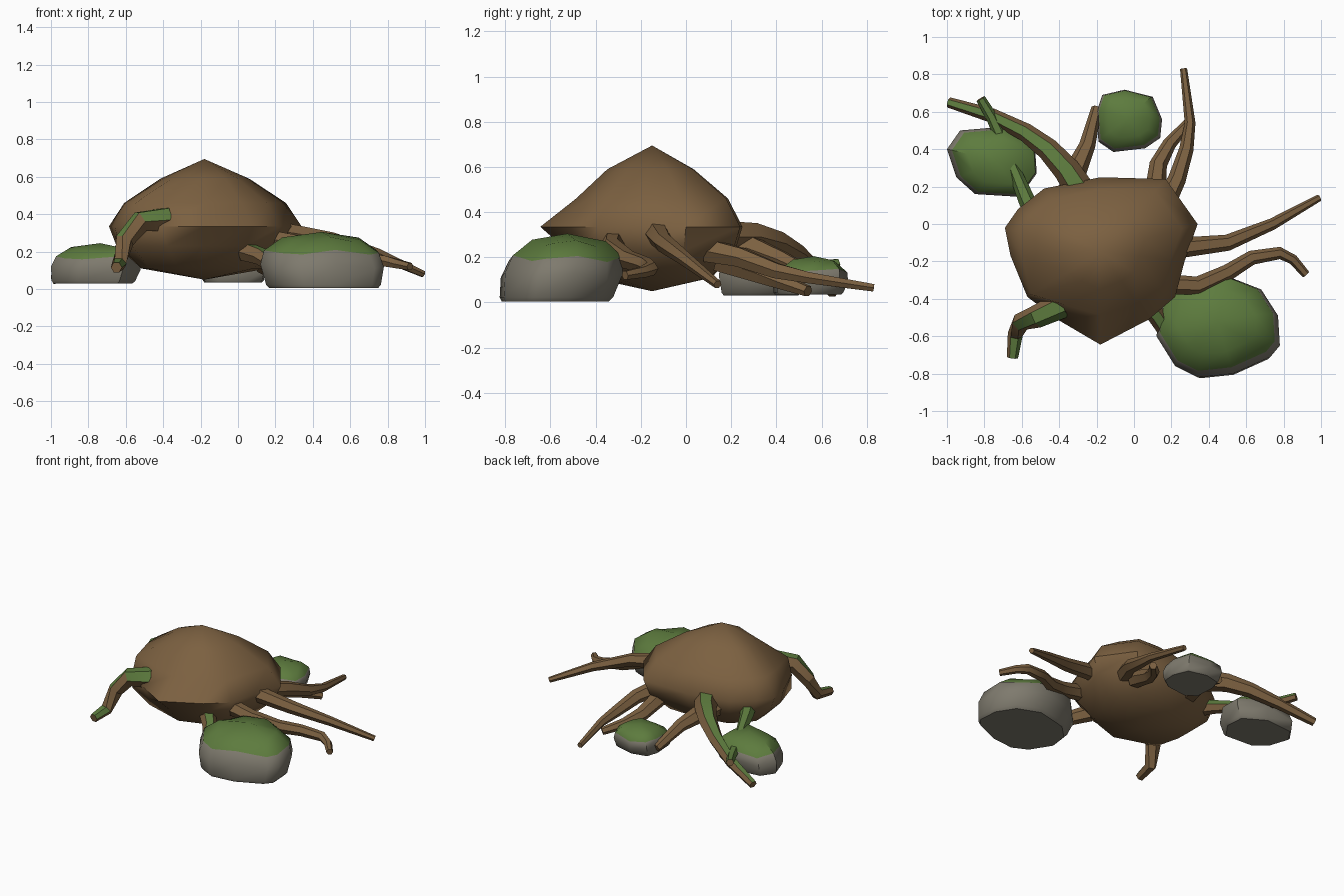
import bpy, bmesh, math
from mathutils import Vector

if "Cube" in bpy.data.objects:
    bpy.data.objects.remove(bpy.data.objects["Cube"])


def material(name, color):
    m = bpy.data.materials.new(name)
    m.diffuse_color = (*color, 1)
    m.use_nodes = True
    m.node_tree.nodes["Principled BSDF"].inputs["Base Color"].default_value = m.diffuse_color
    return m


BARK = material("brown bark", (0.20, 0.118, 0.052))
MOSS = material("green moss", (0.11, 0.20, 0.048))
STONE = material("grey stone", (0.21, 0.195, 0.155))


def loft(name, rings, mats, rule=None, low=None, high=None, angle=30):
    """Skin a list of rings; ends close to a point (low/high) or a flat cap."""
    bm = bmesh.new()
    vr = [[bm.verts.new(p) for p in ring] for ring in rings]
    n = len(rings[0])
    for a, b in zip(vr, vr[1:]):
        for i in range(n):
            j = (i + 1) % n
            bm.faces.new((a[i], a[j], b[j], b[i]))
    for ring, tip in ((vr[0], low), (vr[-1], high)):
        if tip is None:
            bm.faces.new(ring)
        else:
            t = bm.verts.new(tip)
            for i in range(n):
                bm.faces.new((ring[i], ring[(i + 1) % n], t))
    bmesh.ops.recalc_face_normals(bm, faces=bm.faces)
    bm.normal_update()
    if rule:
        for f in bm.faces:
            f.material_index = 1 if rule(f) else 0
    me = bpy.data.meshes.new(name)
    bm.to_mesh(me)
    bm.free()
    for m in mats:
        me.materials.append(m)
    ob = bpy.data.objects.new(name, me)
    bpy.context.collection.objects.link(ob)
    bpy.ops.object.select_all(action='DESELECT')
    ob.select_set(True)
    bpy.context.view_layer.objects.active = ob
    bpy.ops.object.shade_smooth_by_angle(angle=math.radians(angle))
    return ob


# Central mound: outline scaled at each height, pinched at the front tip and
# kept upright at the front left corner (third value)
OUTLINE = [(0.34, 0.0, 0), (0.17, 0.24, 0), (-0.18, 0.25, 0), (-0.48, 0.19, 0),
           (-0.62, 0.08, 0), (-0.69, -0.02, 0), (-0.66, -0.17, 0.35),
           (-0.57, -0.39, 1), (-0.41, -0.51, 0.15), (-0.18, -0.645, 0),
           (0.08, -0.51, 0), (0.22, -0.39, 0.2), (0.27, -0.2, 0)]
CENTRE = Vector((-0.18, -0.15))


def mound_ring(z, scale, front, upright=0.0):
    ring = []
    for x, y, corner in OUTLINE:
        d = Vector((x, y)) - CENTRE
        w = max(0, min(1, -d.y / 0.49)) ** 2.5
        s = scale + (front - scale) * w
        s += (1 - s) * corner * upright
        p = CENTRE + d * s
        ring.append((p.x, p.y, z))
    return ring


loft("mound", [mound_ring(0.11, 0.66, 0.55, 0.3), mound_ring(0.23, 0.92, 0.76, 0.95),
               mound_ring(0.335, 1, 1), mound_ring(0.46, 0.84, 0.68, 0.7),
               mound_ring(0.59, 0.46, 0.4)], [BARK],
     low=(-0.18, -0.15, 0.05), high=(-0.18, -0.15, 0.695), angle=50)


# Rocks: rough stone base with a moss cap, from a plan outline; lean moves the cap
def rock(name, outline, z0, z1, lean):
    pts = [Vector(p) for p in outline]
    mid = sum(pts, Vector((0, 0))) / len(pts)
    lean = Vector(lean)
    h = z1 - z0
    rings = []
    for t, s in ((0, 0.88), (0.06, 0.93), (0.38, 1.0), (0.63, 0.93), (0.86, 0.63)):
        ring = []
        for i, p in enumerate(pts):
            q = mid + (p - mid) * s + lean * (t - 0.38)
            dz = 0.05 * math.sin(2.3 * i + 1) if t > 0.3 else 0
            ring.append((q.x, q.y, z0 + h * (t + dz)))
        rings.append(ring)
    split = z0 + h * 0.63
    top = mid + lean * 0.6
    loft(name, rings, [STONE, MOSS],
         rule=lambda f: f.calc_center_median().z > split,
         high=(top.x, top.y, z1), angle=42)


rock("large_rock", [(0.12, -0.60), (0.22, -0.76), (0.34, -0.82), (0.53, -0.80),
                    (0.73, -0.71), (0.78, -0.65), (0.77, -0.49), (0.68, -0.35),
                    (0.50, -0.28), (0.25, -0.34), (0.14, -0.45)],
     0.005, 0.305, (-0.02, 0.07))
rock("left_rock", [(-1.0, 0.40), (-0.95, 0.25), (-0.85, 0.16), (-0.61, 0.145),
                   (-0.52, 0.27), (-0.53, 0.42), (-0.70, 0.52), (-0.93, 0.50)],
     0.03, 0.245, (0.04, 0.0))
rock("back_rock", [(-0.20, 0.60), (-0.19, 0.44), (-0.11, 0.385), (0.06, 0.405),
                   (0.14, 0.46), (0.15, 0.56), (0.10, 0.68), (-0.05, 0.718),
                   (-0.17, 0.69)], 0.035, 0.205, (0.0, 0.03))


# Roots: tapered six-sided limbs; mossy ones are green on the upward faces
def root(name, path, r0, r1, mossy=None):
    pts = [Vector(p) for p in path]
    rings = []
    for i, p in enumerate(pts):
        t = (pts[min(i + 1, len(pts) - 1)] - pts[max(i - 1, 0)]).normalized()
        side = t.cross(Vector((0, 0, 1))).normalized()
        up = side.cross(t)
        r = r0 + (r1 - r0) * i / (len(pts) - 1)
        rings.append([p + r * (side * math.cos(a) + up * math.sin(a))
                      for a in (math.tau * k / 6 for k in range(6))])
    loft(name, rings, [BARK, MOSS],
         rule=(lambda f: f.normal.z > mossy) if mossy is not None else None)


root("back_left_root", [(-0.27, 0.15, 0.29), (-0.36, 0.29, 0.29), (-0.46, 0.40, 0.26),
                        (-0.58, 0.49, 0.21), (-0.76, 0.58, 0.13),
                        (-0.99, 0.65, 0.05)], 0.082, 0.028, 0.55)
root("back_left_twig", [(-0.71, 0.46, 0.16), (-0.76, 0.57, 0.155), (-0.82, 0.67, 0.17)],
     0.036, 0.026, 0.3)
root("left_root", [(-0.50, 0.0, 0.26), (-0.575, 0.13, 0.24), (-0.67, 0.36, 0.18)],
     0.06, 0.03, 0.3)
root("back_root", [(-0.34, 0.15, 0.26), (-0.31, 0.29, 0.24), (-0.25, 0.42, 0.19),
                   (-0.20, 0.62, 0.09)], 0.075, 0.028)
root("back_right_root", [(0.16, 0.10, 0.23), (0.23, 0.24, 0.20), (0.28, 0.40, 0.14),
                         (0.30, 0.54, 0.11), (0.265, 0.83, 0.065)], 0.058, 0.019)
root("back_right_short_root", [(0.11, 0.14, 0.19), (0.13, 0.32, 0.13),
                               (0.19, 0.43, 0.09), (0.29, 0.54, 0.05)], 0.058, 0.026)
root("right_root", [(0.22, -0.13, 0.31), (0.50, -0.10, 0.265), (0.74, 0.0, 0.19),
                    (0.99, 0.14, 0.08)], 0.056, 0.019)
root("right_bent_root", [(0.15, -0.32, 0.27), (0.34, -0.33, 0.24), (0.50, -0.26, 0.19),
                         (0.63, -0.18, 0.165), (0.78, -0.155, 0.15), (0.85, -0.19, 0.135),
                         (0.92, -0.27, 0.12)], 0.055, 0.022)
root("front_right_root", [(0.04, -0.40, 0.20), (0.12, -0.49, 0.175), (0.19, -0.60, 0.13)],
     0.055, 0.042, 0.6)
root("front_left_root", [(-0.38, -0.43, 0.37), (-0.52, -0.495, 0.36), (-0.605, -0.525, 0.26),
                         (-0.635, -0.59, 0.135), (-0.65, -0.715, 0.115)],
     0.072, 0.03, 0.5)
